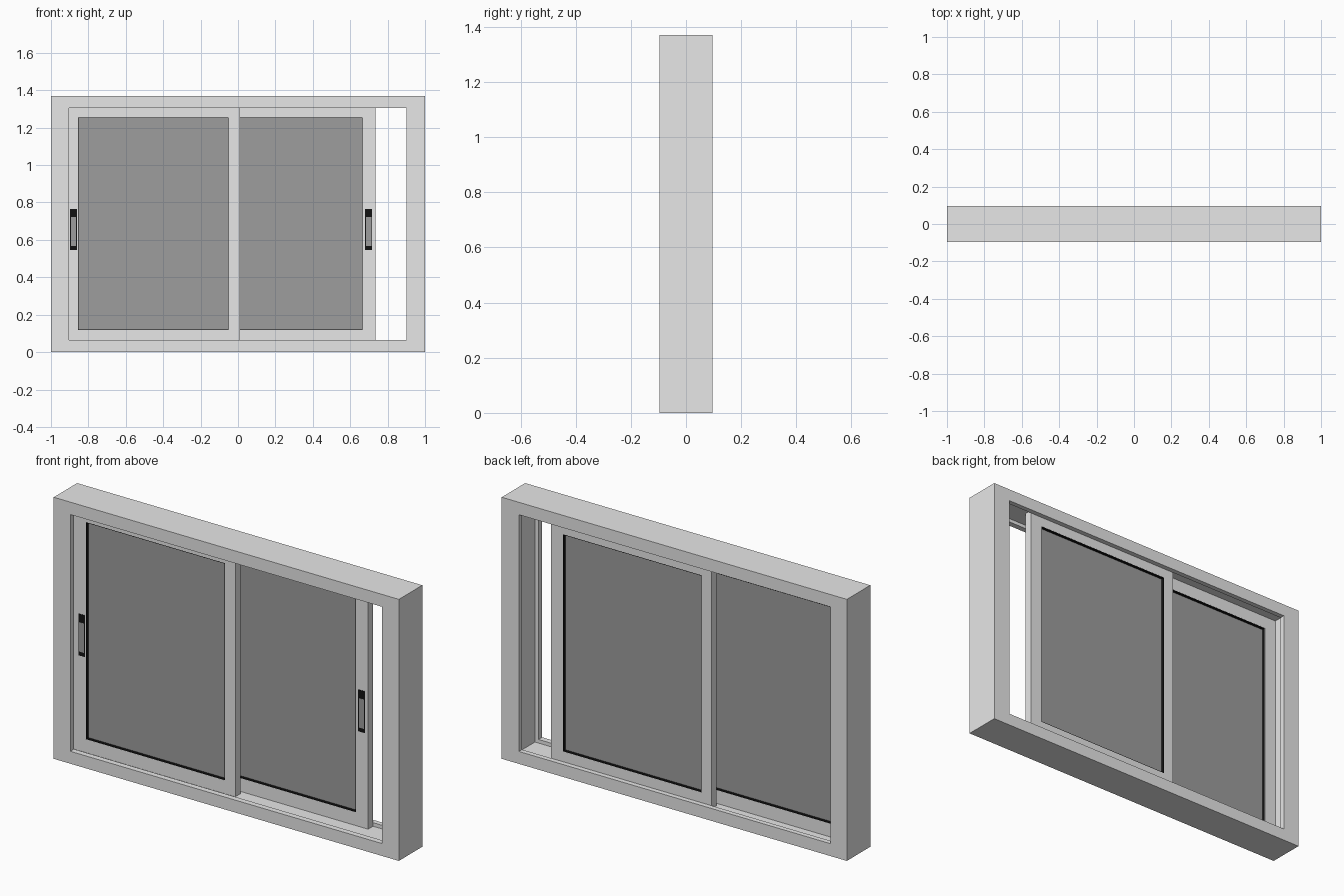
import bpy, bmesh

if "Cube" in bpy.data.objects:
    bpy.data.objects.remove(bpy.data.objects["Cube"])


def material(name, r, g, b):
    m = bpy.data.materials.new(name)
    m.diffuse_color = (r, g, b, 1)
    m.use_nodes = True
    m.node_tree.nodes["Principled BSDF"].inputs["Base Color"].default_value = m.diffuse_color
    return m


FRAME = material("light_grey_frame", 0.8, 0.8, 0.8)
GLASS = material("grey_glass", 0.34, 0.34, 0.34)
BLACK = material("black_rubber", 0.006, 0.006, 0.006)


def finish(name, bm, mat):
    bmesh.ops.recalc_face_normals(bm, faces=bm.faces)
    me = bpy.data.meshes.new(name)
    bm.to_mesh(me)
    bm.free()
    me.materials.append(mat)
    ob = bpy.data.objects.new(name, me)
    bpy.context.collection.objects.link(ob)
    return ob


def ring(name, loops, mat):
    """Closed rectangular ring; each loop is ((x0, x1, z0, z1), y)."""
    bm = bmesh.new()
    rows = []
    for (x0, x1, z0, z1), y in loops:
        rows.append([bm.verts.new((x, y, z)) for x, z in
                     ((x0, z0), (x1, z0), (x1, z1), (x0, z1))])
    for a, b in zip(rows, rows[1:] + rows[:1]):
        for i in range(4):
            j = (i + 1) % 4
            bm.faces.new((a[i], a[j], b[j], b[i]))
    return finish(name, bm, mat)


def box(name, rect, y0, y1, mat):
    x0, x1, z0, z1 = rect
    bm = bmesh.new()
    bmesh.ops.create_cube(bm, size=1)
    for v in bm.verts:
        v.co = (x0 if v.co.x < 0 else x1,
                y0 if v.co.y < 0 else y1,
                z0 if v.co.z < 0 else z1)
    return finish(name, bm, mat)


# Outer frame with a recessed sliding channel between two lips
D, LIP = 0.097, 0.067
outer = (-1, 1, 0, 1.37)
opening = (-0.904, 0.901, 0.065, 1.305)
channel = (-0.927, 0.922, 0.046, 1.324)
ring("outer_frame", [(outer, -D), (outer, D), (opening, D), (opening, LIP + 0.004),
                     (channel, LIP + 0.004), (channel, -LIP), (opening, -LIP),
                     (opening, -D)], FRAME)


def sash(side, rect, pane, y0, y1, handle_x):
    """Sliding sash: frame, black gasket, glass and a pull handle."""
    ring(side + "_sash", [(rect, y0), (rect, y1), (pane, y1), (pane, y0)], FRAME)
    t = 0.003
    inner = (pane[0] + t, pane[1] - t, pane[2] + t, pane[3] - t)
    g0, g1 = y0 + 0.0005, y1 - 0.0005
    ring(side + "_gasket", [(pane, g0), (pane, g1), (inner, g1), (inner, g0)], BLACK)
    mid = (y0 + y1) / 2
    box(side + "_glass", inner, mid - 0.005, mid + 0.005, GLASS)
    # Flush pull: black plate with a grey centre
    h = handle_x
    box(side + "_handle", (h - 0.019, h + 0.019, 0.547, 0.765), y0 - 0.002, y0 + 0.004, BLACK)
    box(side + "_handle_pull", (h - 0.013, h + 0.015, 0.568, 0.722), y0 - 0.003, y0 + 0.002, GLASS)


Z = (0.048, 1.322)
PZ = (0.118, 1.255)
sash("left", (-0.925, 0.01) + Z, (-0.855, -0.05) + PZ, -0.036, 0.006, -0.880)
sash("right", (-0.197, 0.735) + Z, (-0.139, 0.665) + PZ, 0.027, 0.069, 0.698)
